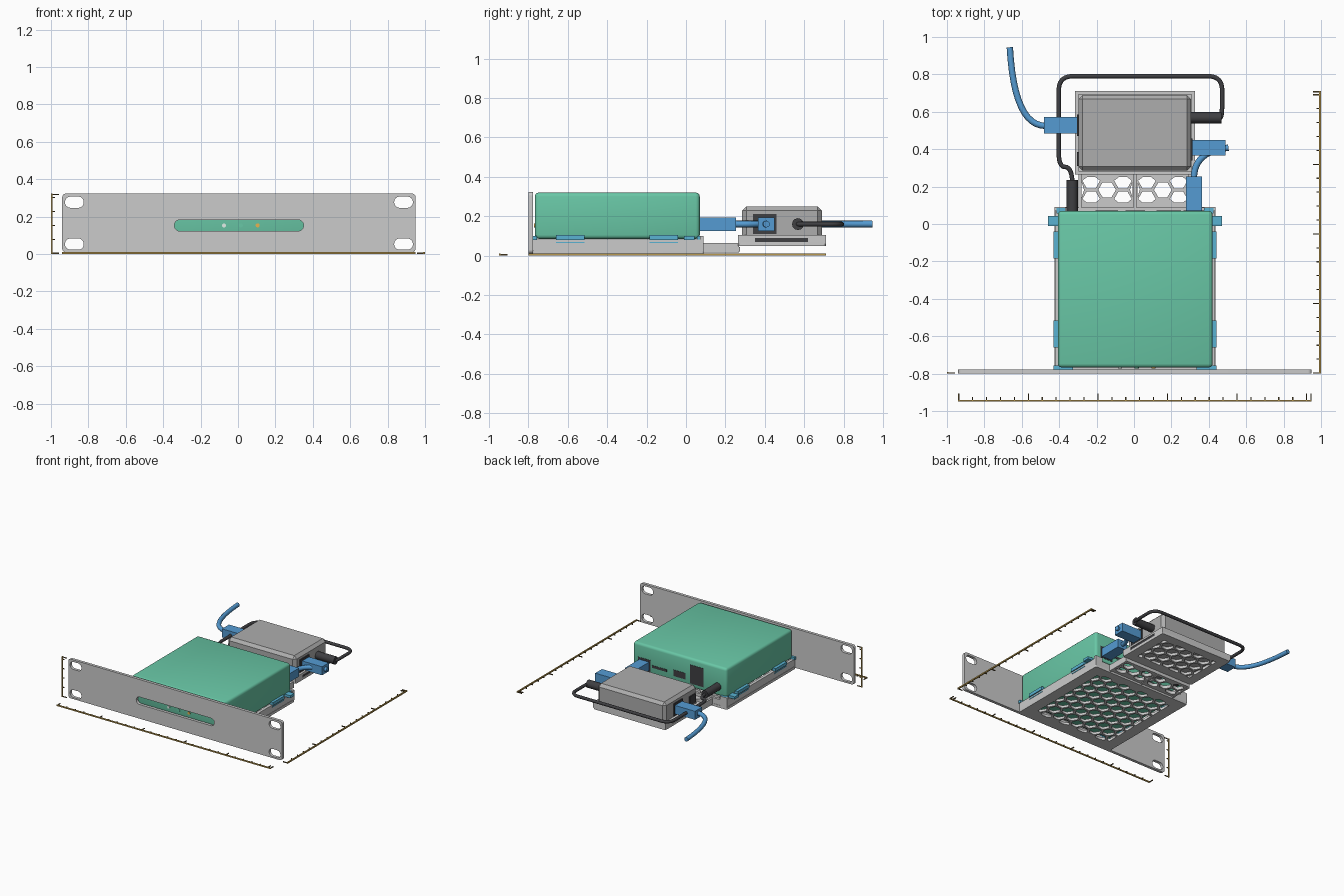
import bpy, bmesh, math
from mathutils import Vector, Matrix

if "Cube" in bpy.data.objects:
    bpy.data.objects.remove(bpy.data.objects["Cube"])

def mat(name, c):
    m = bpy.data.materials.new(name)
    m.diffuse_color = (*c, 1)
    m.use_nodes = True
    m.node_tree.nodes["Principled BSDF"].inputs["Base Color"].default_value = m.diffuse_color
    return m

GREEN = mat("green", (0.14, 0.57, 0.38))
GREY = mat("mid_grey", (0.42, 0.42, 0.42))
DARK = mat("dark", (0.05, 0.05, 0.055))
BLUE = mat("blue", (0.09, 0.33, 0.65))
CYAN = mat("cyan", (0.1, 0.45, 0.65))
GOLD = mat("gold", (0.5, 0.33, 0.08))
BROWN = mat("brown", (0.12, 0.08, 0.03))
AMBER = mat("amber", (0.8, 0.45, 0.08))
WHITE = mat("white", (0.75, 0.85, 0.8))

def finish(ob, m, smooth=False):
    if m:
        ob.data.materials.clear()
        ob.data.materials.append(m)
    if smooth:
        bpy.ops.object.select_all(action='DESELECT')
        ob.select_set(True)
        bpy.context.view_layer.objects.active = ob
        bpy.ops.object.shade_smooth_by_angle(angle=math.radians(35))
    return ob

def mesh_object(name, bm, m=None, smooth=False):
    me = bpy.data.meshes.new(name)
    bm.to_mesh(me)
    bm.free()
    ob = bpy.data.objects.new(name, me)
    bpy.context.collection.objects.link(ob)
    return finish(ob, m, smooth)

def add_box(bm, x, y, z):
    c = Vector((sum(x) / 2, sum(y) / 2, sum(z) / 2))
    s = (x[1] - x[0], y[1] - y[0], z[1] - z[0])
    bmesh.ops.create_cube(bm, size=1, matrix=Matrix.Translation(c) @ Matrix.Diagonal((*s, 1)))

def boxes(name, items, m=None, bevel=0, seg=2):
    bm = bmesh.new()
    for it in items:
        add_box(bm, *it)
    if bevel:
        bmesh.ops.bevel(bm, geom=bm.edges[:], offset=bevel, segments=seg, profile=0.5, affect='EDGES')
    return mesh_object(name, bm, m, bevel > 0 and seg > 1)

def to_mesh(name, cu):
    tmp = bpy.data.objects.new(name, cu)
    bpy.context.collection.objects.link(tmp)
    dg = bpy.context.evaluated_depsgraph_get()
    me = bpy.data.meshes.new_from_object(tmp.evaluated_get(dg))
    bpy.data.objects.remove(tmp)
    ob = bpy.data.objects.new(name, me)
    bpy.context.collection.objects.link(ob)
    return ob

def plate(name, loops, lo, hi, upright=False, m=None):
    """Flat plate from an outline plus holes; upright plates lie in xz."""
    cu = bpy.data.curves.new(name, 'CURVE')
    cu.dimensions, cu.fill_mode, cu.extrude = '2D', 'BOTH', (hi - lo) / 2
    for pts in loops:
        s = cu.splines.new('POLY')
        s.points.add(len(pts) - 1)
        s.use_cyclic_u = True
        for p, (a, b) in zip(s.points, pts):
            p.co = (a, b, 0, 1)
    ob = to_mesh(name, cu)
    mid = (lo + hi) / 2
    M = (Matrix.Translation((0, mid, 0)) @ Matrix.Rotation(math.pi / 2, 4, 'X')) if upright else Matrix.Translation((0, 0, mid))
    ob.data.transform(M)
    return finish(ob, m)

def rrect(x0, x1, y0, y1, r, n=6):
    pts = []
    for k, (cx, cy) in enumerate(((x1 - r, y1 - r), (x0 + r, y1 - r), (x0 + r, y0 + r), (x1 - r, y0 + r))):
        for i in range(n + 1):
            a = math.pi / 2 * (k + i / n)
            pts.append((cx + r * math.cos(a), cy + r * math.sin(a)))
    return pts

def honeycomb(x0, x1, y0, y1, pitch=0.098, r=0.047):
    """Hexagon holes clipped to a window."""
    out, dx, dy = [], pitch * 0.866, pitch
    cx, cy = (x0 + x1) / 2, (y0 + y1) / 2
    for i in range(-8, 9):
        for j in range(-8, 9):
            hx, hy = cx + i * dx, cy + (j + 0.5 * (i % 2)) * dy
            pts = []
            for k in range(6):
                a = k * math.pi / 3
                p = (min(max(hx + r * math.cos(a), x0), x1), min(max(hy + r * math.sin(a), y0), y1))
                if not any(math.dist(p, q) < 1e-4 for q in pts):
                    pts.append(p)
            w = [max(p[k] for p in pts) - min(p[k] for p in pts) for k in (0, 1)]
            if len(pts) > 2 and min(w) > 0.012:
                out.append(pts)
    return out

def cable(name, pts, r, fillet, m):
    """Tube along a path with rounded corners."""
    P = [Vector(p) for p in pts]
    path = [P[0]]
    for i in range(1, len(P) - 1):
        u, v = P[i - 1] - P[i], P[i + 1] - P[i]
        a = P[i] + u.normalized() * min(fillet, u.length * (1 if i == 1 else 0.5))
        b = P[i] + v.normalized() * min(fillet, v.length * (1 if i == len(P) - 2 else 0.5))
        for k in range(13):
            t = k / 12
            q = a * (1 - t) ** 2 + P[i] * 2 * t * (1 - t) + b * t * t
            if (q - path[-1]).length > 1e-4:
                path.append(q)
    if (P[-1] - path[-1]).length > 1e-4:
        path.append(P[-1])
    cu = bpy.data.curves.new(name, 'CURVE')
    cu.dimensions, cu.bevel_depth, cu.bevel_resolution, cu.use_fill_caps = '3D', r, 4, True
    s = cu.splines.new('POLY')
    s.points.add(len(path) - 1)
    for p, q in zip(s.points, path):
        p.co = (*q, 1)
    return finish(to_mesh(name, cu), m, True)

X = 0.005  # centre line of the rack parts

# Front panel with mounting slots and window
slots = [rrect(X + s * 0.88 - 0.05, X + s * 0.88 + 0.05, z - 0.03, z + 0.03, 0.029) for s in (-1, 1) for z in (0.053, 0.277)]
plate("front_panel", [rrect(X - 0.945, X + 0.945, 0.01, 0.323, 0.02)] + slots +
      [rrect(X - 0.345, X + 0.345, 0.123, 0.183, 0.029)], -0.80, -0.777, True)

# Main tray: honeycomb floor, rim walls, corner posts
plate("tray_floor", [rrect(X - 0.43, X + 0.43, -0.778, 0.09, 0.01)] + honeycomb(X - 0.34, X + 0.34, -0.70, 0.02), 0.005, 0.025)
walls = [((X + s * 0.415 - 0.012, X + s * 0.415 + 0.012), (-0.775, 0.085), (0.02, 0.083)) for s in (-1, 1)]
walls += [((X - 0.425, X + 0.425), (y, y + 0.02), (0.02, h)) for y, h in ((-0.778, 0.083), (0.068, 0.07))]
walls += [((X + s * 0.40 - 0.03, X + s * 0.40 + 0.03), (0.07, 0.09), (0.02, 0.10)) for s in (-1, 1)]
boxes("tray_walls", walls)

# Bridge between trays
plate("bridge_floor", [rrect(-0.295, 0.305, 0.085, 0.275, 0.005)] + honeycomb(-0.28, -0.008, 0.115, 0.25) +
      honeycomb(0.018, 0.29, 0.115, 0.25), 0.02, 0.045)
boxes("bridge_ribs", [((x, x + 0.016), (0.085, 0.27), (0.015, 0.065)) for x in (-0.297, -0.003, 0.291)])

# Rear tray
plate("rear_tray_floor", [rrect(-0.315, 0.325, 0.265, 0.71, 0.015)] + honeycomb(-0.24, 0.25, 0.34, 0.64), 0.05, 0.07)
rear = []
for x in (-0.315, 0.307):
    w = (x, x + 0.018)
    rear += [(w, (0.265, 0.35), (0.06, 0.105)), (w, (0.62, 0.71), (0.06, 0.105)), (w, (0.35, 0.62), (0.09, 0.105))]
rear += [((-0.315, 0.325), (y, y + 0.018), (0.06, 0.105)) for y in (0.265, 0.692)]
boxes("rear_tray_walls", rear)
boxes("rear_tray_side_slots", [((x, x + 0.006), (0.35, 0.62), (0.07, 0.09)) for x in (-0.312, 0.316)], DARK)

# Green device with indicator lights and rear ports
boxes("device_body", [((X - 0.412, X + 0.415), (-0.767, 0.07), (0.085, 0.32))], GREEN, 0.02, 3)
for i, m in enumerate((WHITE, GREEN, AMBER)):
    bm = bmesh.new()
    bmesh.ops.create_cone(bm, cap_ends=True, segments=16, radius1=0.011, radius2=0.011, depth=0.008,
                          matrix=Matrix.Translation((-0.075 + 0.09 * i, -0.768, 0.153)) @ Matrix.Rotation(math.pi / 2, 4, 'X'))
    mesh_object("indicator_light", bm, m)
boxes("device_ports", [((-0.205, -0.085), (0.06, 0.072), (0.12, 0.27)), ((-0.045, 0.06), (0.06, 0.072), (0.14, 0.19)),
                       ((0.12, 0.25), (0.06, 0.072), (0.155, 0.175)), ((0.265, 0.375), (0.06, 0.072), (0.115, 0.21))], DARK)

# Blue retaining clips and pads
clips = []
for s in (-1, 1):
    def sx(a, b):
        return tuple(sorted((X + s * a, X + s * b)))
    for y in (-0.66, -0.185):
        clips += [(sx(0.405, 0.436), (y, y + 0.145), (0.08, 0.105)), (sx(0.42, 0.43), (y, y + 0.145), (0.063, 0.07))]
    clips += [(sx(0.33, 0.435), (-0.777, -0.757), (0.08, 0.10)), (sx(0.405, 0.465), (-0.01, 0.042), (0.08, 0.1)),
              (sx(0.37, 0.42), (0.055, 0.085), (0.08, 0.1))]
boxes("retaining_clips", clips, CYAN)

# Small rear power box, chamfered, with sockets
boxes("rear_box", [((-0.297, 0.305), (0.285, 0.69), (0.07, 0.25))], GREY, 0.022, 1)
boxes("rear_box_sockets", [((0.298, 0.312), (0.34, 0.458), (0.11, 0.21)), ((-0.304, -0.29), (0.47, 0.585), (0.11, 0.21)),
                           ((-0.304, -0.29), (0.31, 0.385), (0.12, 0.19))], DARK)

# Network plugs and cables
ZC = 0.16
boxes("network_plugs", [((-0.48, -0.30), (0.483, 0.572), (0.125, 0.193)), ((0.31, 0.488), (0.365, 0.45), (0.125, 0.193)),
                        ((0.277, 0.363), (0.065, 0.253), (0.125, 0.193))], BLUE)
cable("network_cable_out", [(-0.47, 0.525, ZC), (-0.64, 0.52, ZC), (-0.664, 0.945, ZC)], 0.017, 1, BLUE)
cable("network_cable_link", [(0.32, 0.25, ZC), (0.325, 0.39, ZC), (0.505, 0.408, ZC)], 0.017, 1, BLUE)

# Power plugs and cable
cable("power_plug_front", [(-0.33, 0.06, ZC), (-0.33, 0.235, ZC)], 0.03, 0, DARK)
cable("power_plug_rear", [(0.30, 0.568, ZC), (0.468, 0.568, ZC)], 0.03, 0, DARK)
cable("power_cable", [(-0.33, 0.23, ZC), (-0.335, 0.305, ZC), (-0.402, 0.305, ZC), (-0.402, 0.79, ZC), (0.471, 0.79, ZC),
                      (0.471, 0.568, ZC), (0.46, 0.568, ZC)], 0.012, 0.075, DARK)

# Measuring rulers with ticks along width, depth and height
T, STEP = 0.008, 0.0744
def ticks(a, b):
    return [(a + i * STEP, 0.036 if i % 5 == 0 else 0.016) for i in range(int((b - a) / STEP) + 1)] + [(b - 0.006, 0.036)]
boxes("ruler_bars", [((-0.94, 0.95), (-0.948, -0.94), (0, 0.01)), ((0.99, 1.0), (-0.80, 0.71), (0, 0.01)),
                     ((-1.0, -0.992), (-0.80, -0.792), (0, 0.323))], GOLD)
tk = [((p, p + 0.006), (-0.942, -0.942 + l), (0.001, 0.008)) for p, l in ticks(-0.94, 0.95)]
tk += [((0.992 - l, 0.992), (p, p + 0.006), (0.001, 0.008)) for p, l in ticks(-0.80, 0.71)]
tk += [((-0.994, -0.994 + l), (-0.799, -0.793), (p, p + 0.006)) for p, l in ticks(0.001, 0.322)]
boxes("ruler_ticks", tk, BROWN)
